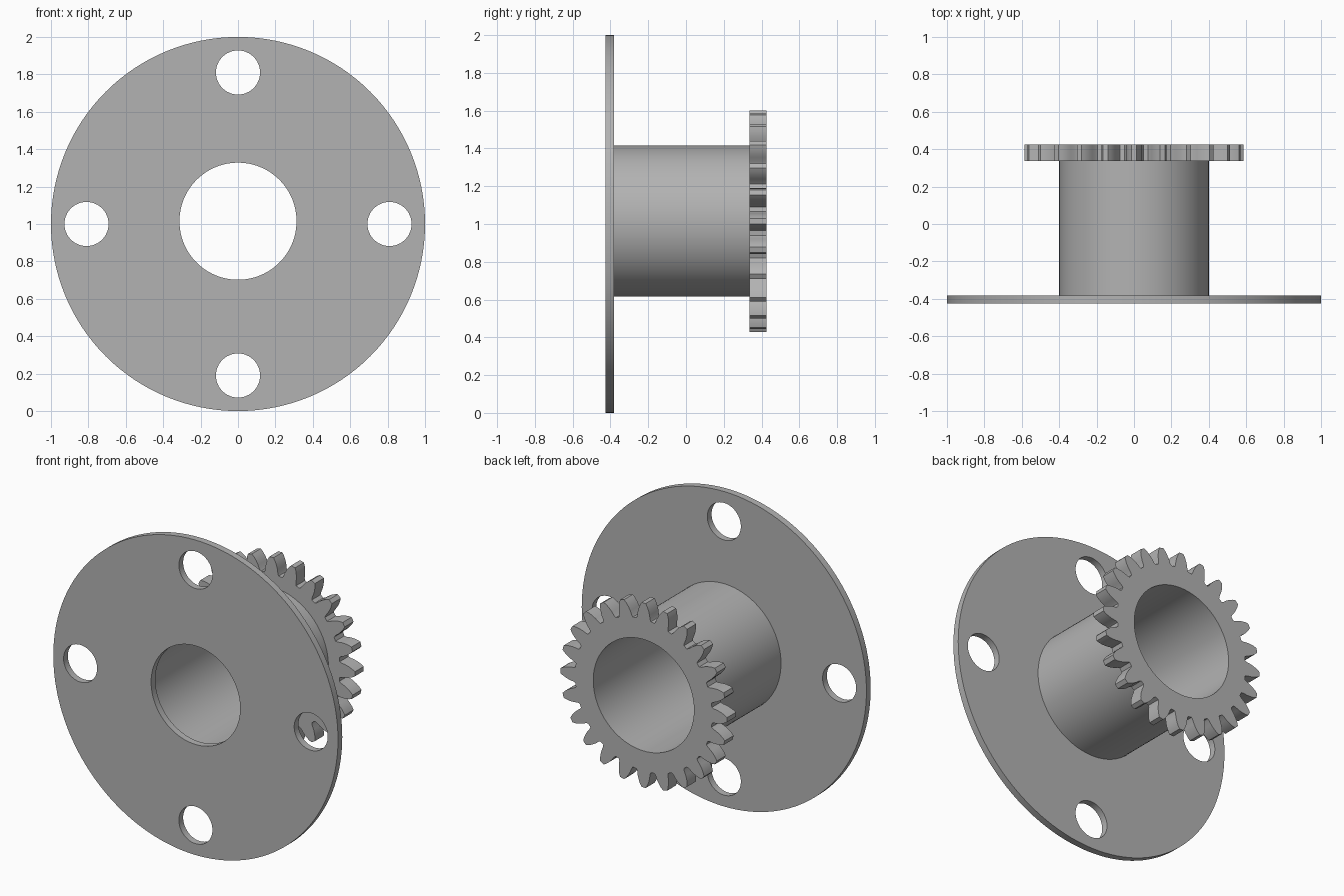
import bpy, bmesh, math

if "Cube" in bpy.data.objects:
    bpy.data.objects.remove(bpy.data.objects["Cube"])

steel = bpy.data.materials.new("plain grey")
steel.diffuse_color = (0.45, 0.45, 0.45, 1.0)
steel.use_nodes = True
steel.node_tree.nodes["Principled BSDF"].inputs["Base Color"].default_value = steel.diffuse_color

AXIS_Z = 1.015   # height of the tube and gear axis


def circle(cx, cz, r, n=96):
    return [(cx + r * math.cos(2 * math.pi * i / n),
             cz + r * math.sin(2 * math.pi * i / n)) for i in range(n)]


def slab(name, loops, y0, y1, angle=30):
    """Extrude a filled outline (first loop) with holes (other loops) from y0 to y1."""
    curve = bpy.data.curves.new(name, 'CURVE')
    curve.dimensions = '2D'
    curve.fill_mode = 'BOTH'
    curve.extrude = (y1 - y0) / 2
    for loop in loops:
        spline = curve.splines.new('POLY')
        spline.points.add(len(loop) - 1)
        for p, (x, z) in zip(spline.points, loop):
            p.co = (x, z, 0, 1)
        spline.use_cyclic_u = True
    obj = bpy.data.objects.new(name, curve)
    bpy.context.collection.objects.link(obj)
    obj.location = (0, (y0 + y1) / 2, 0)
    obj.rotation_euler = (math.pi / 2, 0, 0)
    bpy.ops.object.select_all(action='DESELECT')
    obj.select_set(True)
    bpy.context.view_layer.objects.active = obj
    bpy.ops.object.convert(target='MESH')
    obj = bpy.context.view_layer.objects.active
    bpy.ops.object.transform_apply(location=True, rotation=True, scale=True)
    bm = bmesh.new()
    bm.from_mesh(obj.data)
    bmesh.ops.remove_doubles(bm, verts=bm.verts, dist=1e-5)
    bmesh.ops.recalc_face_normals(bm, faces=bm.faces)
    bm.to_mesh(obj.data)
    bm.free()
    obj.data.materials.clear()
    obj.data.materials.append(steel)
    bpy.ops.object.shade_smooth_by_angle(angle=math.radians(angle))
    return obj


# Flange plate with four bolt holes and a central opening
bolts = [circle(0.81 * dx, 1 + 0.81 * dz, 0.118, 48)
         for dx, dz in ((1, 0), (0, 1), (-1, 0), (0, -1))]
slab("flange_plate",
     [circle(0, 1, 1.0, 128), circle(0, AXIS_Z, 0.313)] + bolts, -0.425, -0.382)

# Hollow tube between plate and gear
slab("tube", [circle(0, AXIS_Z, 0.40), circle(0, AXIS_Z, 0.354)], -0.382, 0.336)

# Ring gear: half-tooth profile as (radius, half angle in degrees), mirrored per tooth
TEETH = 24
flank = [(0.482, 6.0), (0.495, 5.2), (0.52, 4.6), (0.545, 3.7), (0.568, 2.6), (0.586, 1.4)]
outline = []
for t in range(TEETH):
    mid = 360 / TEETH * t
    side = [(r, mid - a) for r, a in flank] + [(r, mid + a) for r, a in reversed(flank)]
    outline += [(r * math.cos(math.radians(a)), AXIS_Z + r * math.sin(math.radians(a)))
                for r, a in side]
slab("ring_gear", [outline, circle(0, AXIS_Z, 0.354)], 0.336, 0.425)
